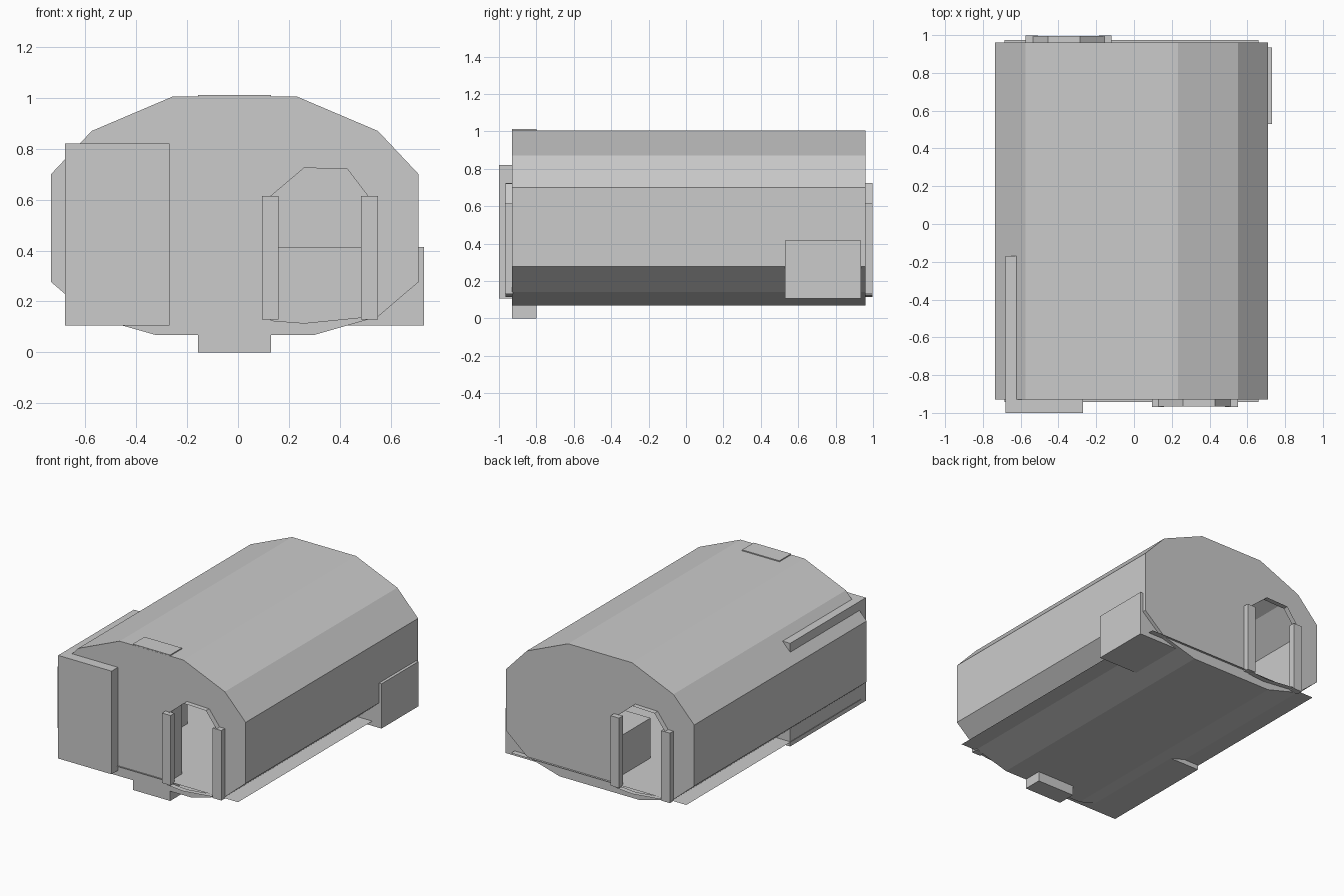
import bpy, bmesh

if "Cube" in bpy.data.objects:
    bpy.data.objects.remove(bpy.data.objects["Cube"])

CX, Y0, Y1 = -0.0125, -0.93, 0.96
YSUM = Y0 + Y1  # the back door is the front door turned half a circle


def finish(name, bm, normals=True):
    if normals:
        bmesh.ops.recalc_face_normals(bm, faces=bm.faces)
    me = bpy.data.meshes.new(name)
    bm.to_mesh(me)
    bm.free()
    ob = bpy.data.objects.new(name, me)
    bpy.context.collection.objects.link(ob)
    return ob


def box(name, x, y, z):
    bm = bmesh.new()
    bmesh.ops.create_cube(bm, size=1)
    for v in bm.verts:
        v.co = [(r[0] + r[1]) / 2 + c * (r[1] - r[0]) for r, c in zip((x, y, z), v.co)]
    return finish(name, bm)


def turn(x, y):
    return 2 * CX - x, YSUM - y


def loop(bm, pts):
    vs = [bm.verts.new(p) for p in pts]
    return vs, [bm.edges.new((a, b)) for a, b in zip(vs, vs[1:] + vs[:1])]


def skirt(bm, a, b):
    n = len(a)
    for i in range(n):
        bm.faces.new((a[i], a[(i + 1) % n], b[(i + 1) % n], b[i]))


# Hull cross-section, mirrored about its middle, and the doorway outline
half = [(0.31, 0.068), (0.5625, 0.14), (0.7225, 0.277),
        (0.7225, 0.70), (0.5625, 0.87), (0.245, 1.005)]
section = [(CX + x, z) for x, z in half] + [(CX - x, z) for x, z in reversed(half)]
doorway = [(0.13, 0.615), (0.26, 0.725), (0.43, 0.72), (0.51, 0.615),
           (0.51, 0.14), (0.26, 0.115), (0.13, 0.125)]

# Hull shell: long walls, then end walls with an open doorway in each
bm = bmesh.new()
rings = []
for y in (Y0, Y1):
    vs, es = loop(bm, [(x, y, z) for x, z in section])
    hole = [(x, y, z) for x, z in doorway]
    if y == Y1:
        hole = [(*turn(x, Y0), z) for x, z in doorway]
    _, hole_edges = loop(bm, hole)
    bmesh.ops.triangle_fill(bm, edges=es + hole_edges, use_beauty=True,
                            normal=(0, -1 if y == Y0 else 1, 0))
    rings.append(vs)
skirt(bm, *rings)
finish("hull", bm)

# Thin floor sheet poking slightly out of the hull
bm = bmesh.new()
bm.faces.new([bm.verts.new((x, y, 0.138)) for x, y in
              ((-0.685, -0.942), (0.66, -0.942), (0.66, 0.975), (-0.685, 0.975))])
finish("floor", bm, False)

# Door surrounds: arch lining and two posts at each end
for end in ("front", "back"):
    place = turn if end == "back" else lambda x, y: (x, y)
    bm = bmesh.new()
    lips = [loop(bm, [(*place(x, y), z) for x, z in doorway])[0] for y in (-0.966, Y0)]
    skirt(bm, *lips)
    finish(end + "_door_lining", bm)
    for side, x0, x1 in (("a", 0.095, 0.16), ("b", 0.483, 0.55)):
        (ax, ay), (bx, by) = place(x0, -0.968), place(x1, Y0 + 0.005)
        box(f"{end}_door_post_{side}", sorted((ax, bx)), sorted((ay, by)), (0.13, 0.615))

# Solid blocks passing through the hull
box("tall_locker", (-0.68, -0.27), (-1.0, -0.17), (0.105, 0.82))
box("low_locker", (-0.10, 0.73), (0.53, 0.935), (0.105, 0.415))
box("column", (-0.157, 0.13), (-0.929, -0.80), (0.0, 1.012))
